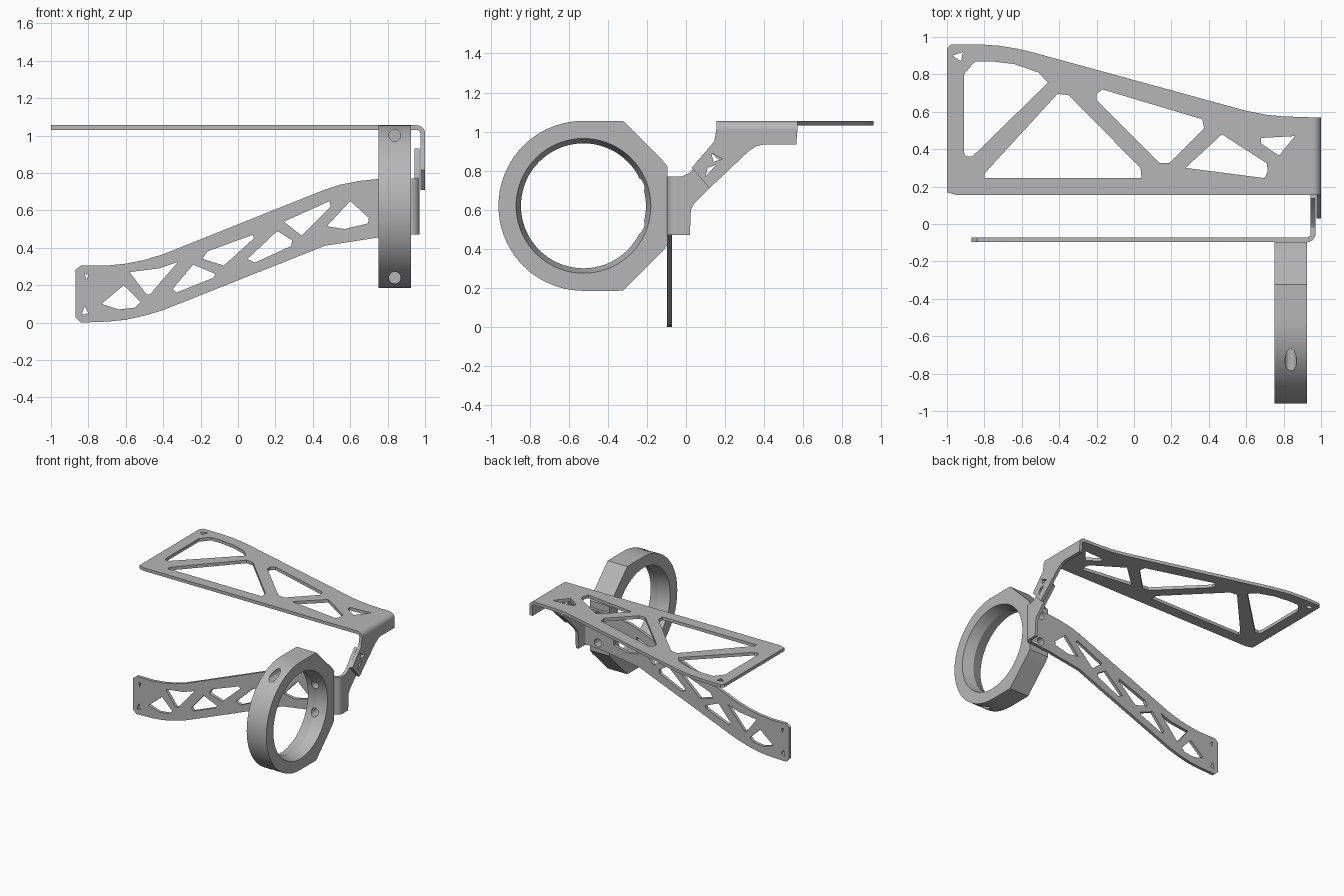
import bpy, bmesh
from math import sin, cos, pi, radians

start_cube = bpy.data.objects.get("Cube")
if start_cube:
    bpy.data.objects.remove(start_cube, do_unlink=True)

GREY = (0.47, 0.47, 0.47, 1.0)
metal = bpy.data.materials.new("plain grey")
metal.use_nodes = True
metal.diffuse_color = GREY
metal.node_tree.nodes["Principled BSDF"].inputs["Base Color"].default_value = GREY

# Where profile coordinates u, v and the thickness direction w go
PLANES = {
    "xy": lambda u, v, w: (u, v, w),
    "xz": lambda u, v, w: (u, w, v),
    "yz": lambda u, v, w: (w, u, v),
}


def finish(name, mesh):
    """Weld, orient and shade a mesh, and place it in the scene."""
    bm = bmesh.new()
    bm.from_mesh(mesh)
    bmesh.ops.remove_doubles(bm, verts=bm.verts, dist=0.0001)
    bmesh.ops.recalc_face_normals(bm, faces=bm.faces)
    bm.to_mesh(mesh)
    bm.free()
    mesh.materials.clear()
    mesh.materials.append(metal)
    obj = bpy.data.objects.new(name, mesh)
    bpy.context.collection.objects.link(obj)
    bpy.ops.object.select_all(action="DESELECT")
    bpy.context.view_layer.objects.active = obj
    obj.select_set(True)
    bpy.ops.object.shade_smooth_by_angle(angle=radians(25))
    return obj


def plate(name, plane, low, high, outline, holes=()):
    """Sheet cut from an outline with openings, between two depths."""
    curve = bpy.data.curves.new(name + " profile", "CURVE")
    curve.dimensions = "2D"
    curve.fill_mode = "BOTH"
    curve.extrude = (high - low) / 2
    for loop in (outline, *holes):
        spline = curve.splines.new("POLY")
        spline.points.add(len(loop) - 1)
        for point, (u, v) in zip(spline.points, loop):
            point.co = (u, v, 0, 1)
        spline.use_cyclic_u = True
    helper = bpy.data.objects.new(name + " profile", curve)
    bpy.context.collection.objects.link(helper)
    graph = bpy.context.evaluated_depsgraph_get()
    mesh = bpy.data.meshes.new_from_object(helper.evaluated_get(graph))
    bpy.data.objects.remove(helper, do_unlink=True)
    bpy.data.curves.remove(curve)
    middle = (low + high) / 2
    for vert in mesh.vertices:
        u, v, w = vert.co
        vert.co = PLANES[plane](u, v, w + middle)
    mesh.name = name
    return finish(name, mesh)


def bend_profile(u, v, side, outer=0.045, inner=0.02, steps=8):
    """Quarter ring around a centre, on the positive or negative v side."""
    angles = [i * pi / 2 / steps for i in range(steps + 1)]
    arc = [(u + outer * cos(a), v + side * outer * sin(a)) for a in angles]
    return arc + [(u + inner * cos(a), v + side * inner * sin(a)) for a in reversed(angles)]


def drill(target, x, z, y_start, y_end, radius=0.032):
    """Round hole running front to back."""
    bpy.ops.mesh.primitive_cylinder_add(
        vertices=12, radius=radius, depth=y_end - y_start,
        location=(x, (y_start + y_end) / 2, z), rotation=(pi / 2, 0, 0))
    cutter = bpy.context.object
    cutter.hide_render = True
    cut = target.modifiers.new("hole", "BOOLEAN")
    cut.operation = "DIFFERENCE"
    cut.solver = "EXACT"
    cut.object = cutter
    bpy.context.view_layer.objects.active = target
    bpy.ops.object.modifier_apply(modifier=cut.name)
    bpy.data.objects.remove(cutter, do_unlink=True)


# Upper horizontal plate with truss openings
plate("upper_plate", "xy", 1.03, 1.055,
      [(-1, .17), (-.95, .155), (.955, .155), (.955, .57), (.8, .575), (.7, .585),
       (.6, .605), (-.55, .92), (-.64, .94), (-.72, .953), (-.82, .96), (-.98, .96), (-1, .94)],
      [[(-.91, .8), (-.85, .87), (-.76, .87), (-.64, .855), (-.51, .81), (-.46, .755),
        (-.865, .36), (-.9, .36), (-.91, .385)],
       [(-.41, .695), (-.35, .69), (.035, .3), (.04, .245), (-.8, .245), (-.8, .27)],
       [(-.2, .695), (-.17, .72), (.365, .56), (.375, .51), (.19, .325), (.135, .325), (-.2, .66)],
       [(.47, .48), (.71, .325), (.715, .285), (.7, .245), (.275, .3)],
       [(.68, .46), (.86, .47), (.775, .365), (.68, .43)],
       [(-.97, .9), (-.915, .92), (-.925, .87)]])
plate("upper_bend", "xz", .155, .57, bend_profile(.955, 1.01, 1))

# Overlapping side flanges that join the two arms, sharing bolt openings
bolt_openings = [[(.13, .89), (.14, .845), (.19, .86)],
                 [(.1, .77), (.155, .83), (.11, .815)]]
plate("upper_flange", "yz", .975, 1,
      [(.155, 1.01), (.57, 1.01), (.565, .935), (.4, .935), (.36, .925), (.32, .9),
       (.12, .71), (.03, .815), (.145, .95)], bolt_openings)
plate("lower_flange", "yz", .945, .97,
      [(-.052, .47), (.02, .47), (.025, .6), (.04, .63), (.22, .81), (.135, .93),
       (.02, .79), (-.02, .77), (-.052, .77)], bolt_openings)
plate("lower_bend", "xy", .47, .77, bend_profile(.925, -.052, -1))

# Lower sloping arm with truss openings
arm = plate("lower_arm", "xz", -.097, -.072,
            [(-.87, .03), (-.84, 0), (-.7, .005), (-.6, .015), (-.5, .037), (-.4, .067),
             (.4, .385), (.46, .41), (.75, .455), (.925, .47), (.925, .77), (.75, .768),
             (.65, .757), (.55, .738), (.45, .705), (-.4, .365), (-.5, .335), (-.6, .315),
             (-.7, .305), (-.84, .305), (-.87, .28)],
            [[(-.61, .2), (-.52, .11), (-.55, .08), (-.64, .07), (-.73, .1)],
             [(-.58, .27), (-.42, .29), (-.32, .325), (-.47, .15), (-.49, .15)],
             [(-.35, .18), (-.24, .31), (-.12, .26), (-.13, .24), (-.33, .16)],
             [(-.19, .34), (-.165, .38), (.08, .47), (.085, .45), (-.075, .305)],
             [(.21, .49), (.29, .44), (.285, .41), (.09, .32), (.05, .34)],
             [(.245, .54), (.49, .65), (.495, .62), (.34, .465)],
             [(.6, .65), (.7, .56), (.695, .53), (.57, .5), (.475, .515)],
             [(-.82, .265), (-.8, .255), (-.81, .225)],
             [(-.82, .09), (-.8, .05), (-.835, .04)]])


# Clamp ring: round in front, chamfered to a flat mounting face behind
def outer_reach(angle):
    c, s = cos(angle), abs(sin(angle))
    if c < 0.001:
        return .435
    return min(.43 / c, .435 / max(s, .001), .637 / (c + s))


SEGMENTS = 72
sections = [(.75, None), (.925, None), (.925, .345), (.84, .32), (.75, .345)]
bm = bmesh.new()
loops = []
for x, radius in sections:
    loop = []
    for i in range(SEGMENTS):
        a = 2 * pi * i / SEGMENTS
        r = radius or outer_reach(a)
        loop.append(bm.verts.new((x, -.525 + r * cos(a), .62 + r * sin(a))))
    loops.append(loop)
for k, loop in enumerate(loops):
    following = loops[(k + 1) % len(loops)]
    for i in range(SEGMENTS):
        j = (i + 1) % SEGMENTS
        bm.faces.new((loop[i], loop[j], following[j], following[i]))
ring_mesh = bpy.data.meshes.new("clamp_ring")
bm.to_mesh(ring_mesh)
bm.free()
ring = finish("clamp_ring", ring_mesh)

# Clamp screw holes in front, mounting holes through the flat back
for z in (1.0, .24):
    drill(ring, .838, z, -1.1, -.5)
for z in (.73, .51):
    drill(ring, .838, z, -.35, 0)
    drill(arm, .838, z, -.35, 0)
